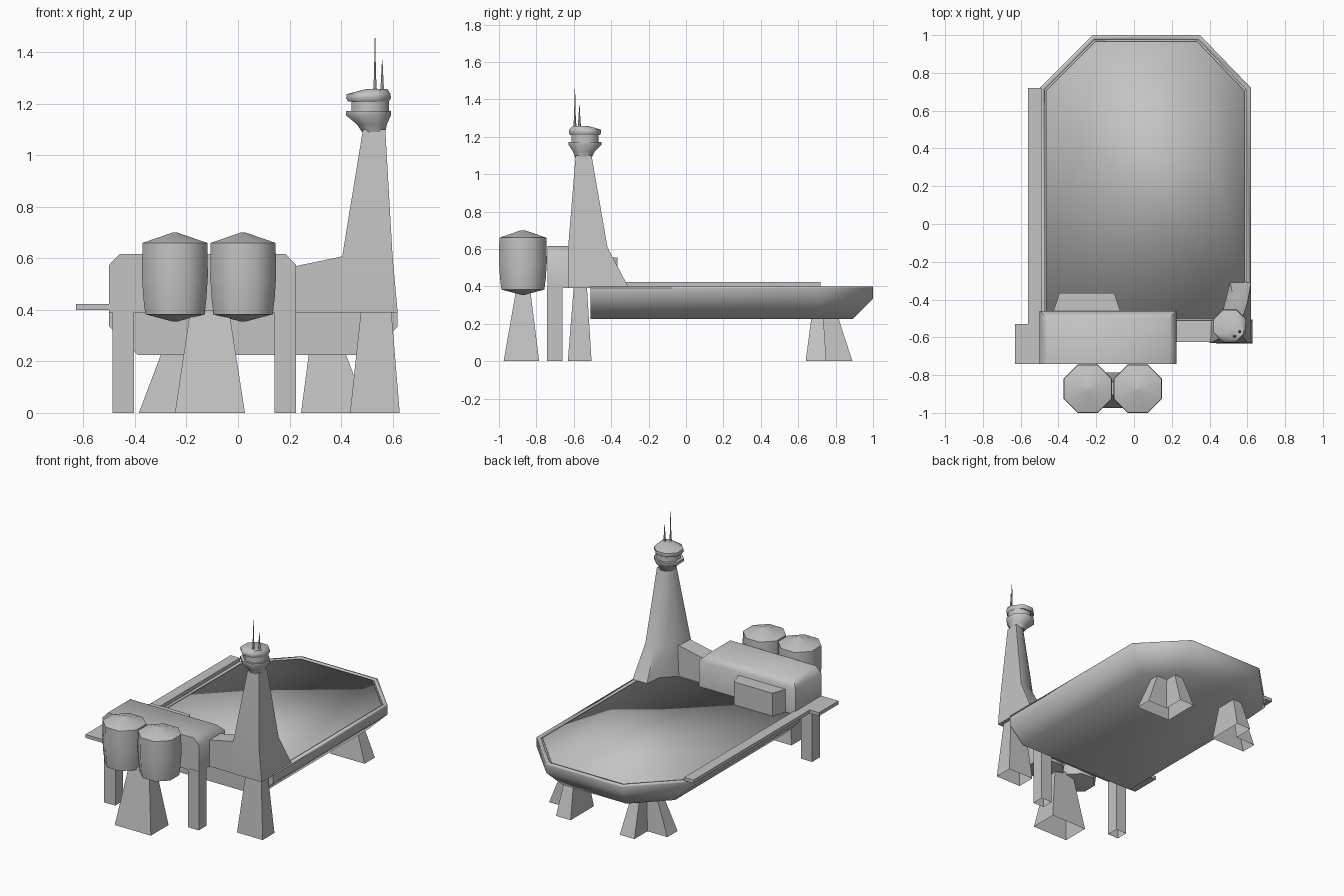
import bpy, bmesh, math
from math import radians, cos, sin, pi

cube = bpy.data.objects.get("Cube")
if cube:
    bpy.data.objects.remove(cube, do_unlink=True)

grey = bpy.data.materials.new("plain_grey")
grey.use_nodes = True
grey.diffuse_color = (0.55, 0.55, 0.55, 1)
grey.node_tree.nodes["Principled BSDF"].inputs["Base Color"].default_value = (0.55, 0.55, 0.55, 1)


def loft(name, rings, smooth=50, bottom=True, top=True):
    """Skin a stack of (outline, z) rings; edges sharper than the angle stay hard."""
    bm = bmesh.new()
    rows = [[bm.verts.new((x, y, z)) for x, y in outline] for outline, z in rings]
    n = len(rows[0])
    for low, high in zip(rows, rows[1:]):
        for i in range(n):
            j = (i + 1) % n
            bm.faces.new((low[i], low[j], high[j], high[i]))
    if bottom:
        bm.faces.new(rows[0][::-1])
    if top:
        bm.faces.new(rows[-1])
    if bottom or top:
        bmesh.ops.recalc_face_normals(bm, faces=bm.faces)
    for f in bm.faces:
        f.smooth = True
    for e in bm.edges:
        e.smooth = len(e.link_faces) < 2 or e.calc_face_angle() < radians(smooth)
    mesh = bpy.data.meshes.new(name)
    bm.to_mesh(mesh)
    bm.free()
    mesh.materials.append(grey)
    obj = bpy.data.objects.new(name, mesh)
    bpy.context.collection.objects.link(obj)
    return obj


def rect(x0, x1, y0, y1):
    return [(x0, y0), (x1, y0), (x1, y1), (x0, y1)]


def ring(cx, cy, r, n=8):
    r /= cos(pi / n)
    return [(cx + r * cos((i + 0.5) * 2 * pi / n), cy + r * sin((i + 0.5) * 2 * pi / n))
            for i in range(n)]


def deck_outline(d, front=-0.51):
    """Deck plan with cut rear corners, inset by d."""
    k = d * 0.41
    return [(-0.5 + d, front), (0.62 - d, front), (0.62 - d, 0.72 - k), (0.35 - k, 1 - d),
            (-0.22 + k, 1 - d), (-0.5 + d, 0.72 - k)]


# Deck hull and the landing surface on it
loft("deck_hull", [(deck_outline(0.11), 0.225), (deck_outline(0.0), 0.335),
                   (deck_outline(0.0), 0.39)])
loft("deck_surface", [(deck_outline(0.035, -0.5), 0.385), (deck_outline(0.035, -0.5), 0.4)],
     smooth=180, bottom=False)

# Raised rim around the landing surface
loft("deck_rim", [(deck_outline(0), 0.39), (deck_outline(0), 0.4), (deck_outline(0.025, -0.5), 0.4),
                  (deck_outline(0.025, -0.5), 0.39)], bottom=False, top=False)

# Side walkway with its wider front end
walkway = [(-0.63, -0.74), (-0.49, -0.74), (-0.49, 0.72), (-0.56, 0.72), (-0.56, -0.53), (-0.63, -0.53)]
loft("side_walkway", [(walkway, 0.4), (walkway, 0.423)])

# Main building and its rear annex
loft("main_building", [(rect(-0.5, 0.225, -0.74, -0.46), 0.39),
                       (rect(-0.5, 0.225, -0.74, -0.46), 0.575),
                       (rect(-0.46, 0.185, -0.74, -0.5), 0.617)])
annex = [(-0.43, -0.47), (-0.07, -0.47), (-0.105, -0.365), (-0.395, -0.365)]
loft("rear_annex", [(annex, 0.39), (annex, 0.555)])

# Storage tanks
for side, cx in (("right", -0.245), ("left", 0.02)):
    loft(side + "_tank", [(ring(cx, -0.872, r), z) for r, z in
                          ((0.01, 0.355), (0.115, 0.383), (0.122, 0.44), (0.128, 0.53),
                           (0.126, 0.66), (0.01, 0.7))])

# Passage between building and tower, with a roof rising to the tower
passage = loft("tower_passage", [(rect(0.2, 0.44, -0.625, -0.51), 0.39),
                                 (rect(0.2, 0.44, -0.625, -0.51), 0.565)])
for v in passage.data.vertices:
    if v.co.z > 0.5 and v.co.x > 0.4:
        v.co.z = 0.615

# Control tower shaft
base = [(0.4, -0.63), (0.62, -0.63), (0.62, -0.305), (0.51, -0.305), (0.5, -0.42), (0.41, -0.51)]
waist = [(0.405, -0.63), (0.6, -0.63), (0.6, -0.42), (0.53, -0.42), (0.47, -0.46), (0.41, -0.52)]
neck = [(0.485, -0.59), (0.572, -0.59), (0.572, -0.505), (0.535, -0.505), (0.505, -0.515), (0.485, -0.535)]
loft("tower_shaft", [(base, 0.39), (waist, 0.61), (neck, 1.1)], smooth=60)

# Control room: flared neck, lower disc, window band and roof
HX, HY = 0.507, -0.54
loft("tower_collar", [(ring(0.527, -0.548, 0.045), 1.09), (ring(0.52, -0.546, 0.058), 1.12),
                      (ring(HX, HY, 0.087), 1.155), (ring(HX, HY, 0.087), 1.173)])
loft("control_room", [(ring(0.513, HY, 0.073), 1.17), (ring(0.513, HY, 0.073), 1.215)])
loft("tower_roof", [(ring(HX, HY, 0.08), 1.21), (ring(HX, HY, 0.087), 1.222),
                    (ring(HX, HY, 0.085), 1.238), (ring(0.54, -0.565, 0.04), 1.258)])

# Antennas
for name, x, y, tip in (("tall_antenna", 0.532, -0.594, 1.455), ("short_antenna", 0.56, -0.57, 1.37)):
    loft(name, [(ring(x, y, 0.008, 6), 1.24), (ring(x, y, 0.004, 6), 1.31), (ring(x, y, 0.001, 6), tip)])

# Front supports, hollow and open underneath
loft("tank_support", [(rect(-0.245, 0.027, -0.975, -0.785), 0),
                      (rect(-0.185, -0.035, -0.905, -0.835), 0.4)], bottom=False)
loft("tower_support", [(rect(0.435, 0.628, -0.632, -0.505), 0),
                       (rect(0.478, 0.595, -0.6, -0.53), 0.4)], bottom=False)
for side, x in (("right", -0.487), ("left", 0.142)):
    post = rect(x, x + 0.083, -0.742, -0.66)
    loft(side + "_building_post", [(post, 0), (post, 0.4)], bottom=False)


# Rear supports: L-shaped, mirrored about the deck centre line
def corner_plan(s, inner, outer, front, back, arm):
    c = 0.06
    plan = [(inner, front), (outer, front), (outer, front + arm), (inner + arm, front + arm),
            (inner + arm, back), (inner, back)]
    plan = [(c + s * x, y) for x, y in plan]
    return plan if s > 0 else plan[::-1]


for side, s in (("left", 1), ("right", -1)):
    loft(side + "_rear_support", [(corner_plan(s, 0.185, 0.445, 0.64, 0.89, 0.11), 0),
                                  (corner_plan(s, 0.215, 0.358, 0.67, 0.815, 0.065), 0.23)],
         bottom=False)
